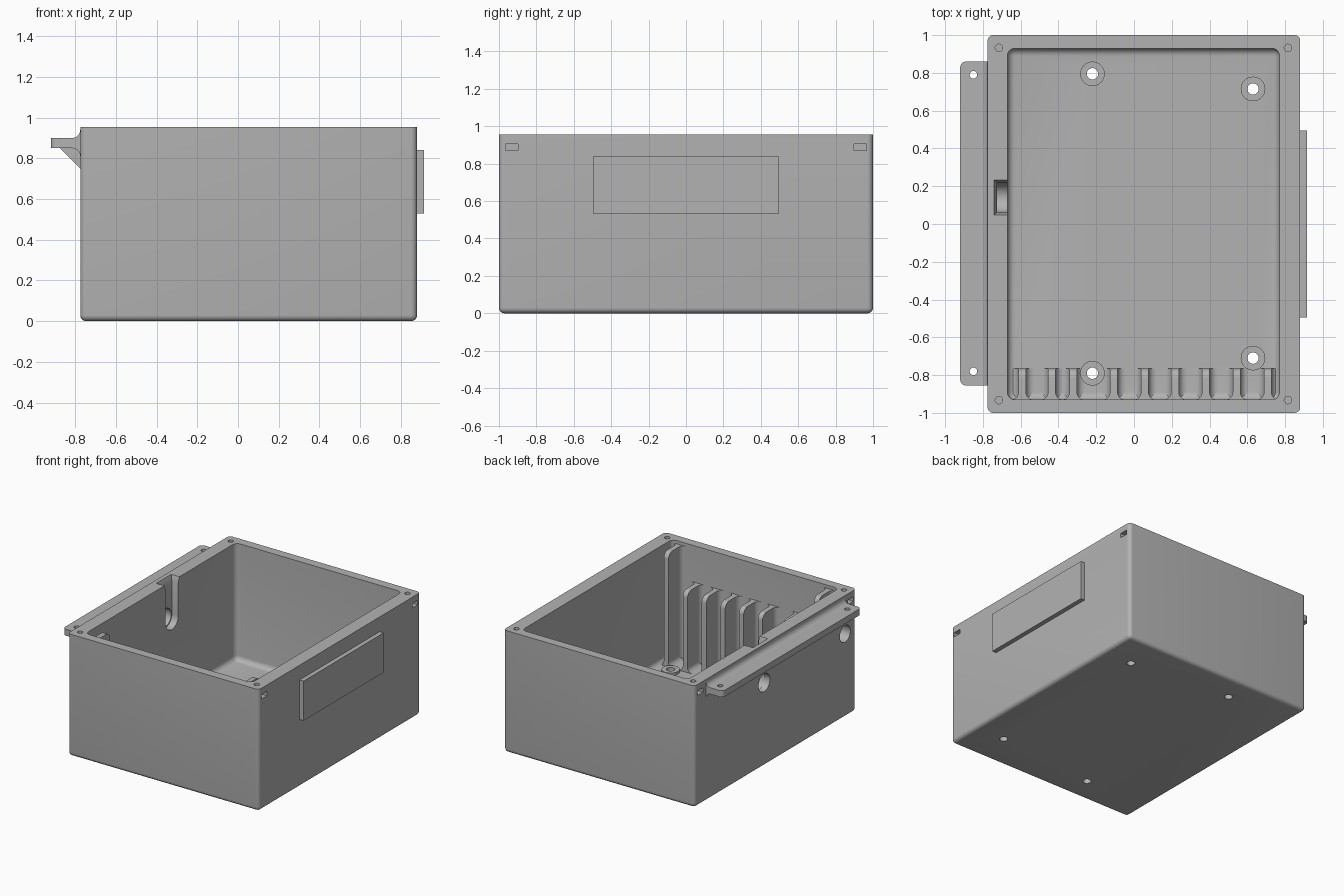
import bpy, bmesh
from math import sin, cos, pi
from mathutils import Vector

old = bpy.data.objects.get("Cube")
if old:
    bpy.data.objects.remove(old)

grey = bpy.data.materials.new("light grey plastic")
grey.use_nodes = True
tone = (0.45, 0.45, 0.45, 1)
grey.diffuse_color = tone
grey.node_tree.nodes["Principled BSDF"].inputs["Base Color"].default_value = tone


def finish(name, bm):
    bmesh.ops.recalc_face_normals(bm, faces=bm.faces)
    mesh = bpy.data.meshes.new(name)
    bm.to_mesh(mesh)
    bm.free()
    mesh.materials.append(grey)
    obj = bpy.data.objects.new(name, mesh)
    bpy.context.collection.objects.link(obj)
    return obj


def box(name, lo, hi, radius=0, keep=None):
    """Box between two corners; edges accepted by keep are rounded."""
    bm = bmesh.new()
    bmesh.ops.create_cube(bm, size=1)
    lo, hi = Vector(lo), Vector(hi)
    for v in bm.verts:
        v.co = (lo + hi) / 2 + v.co * (hi - lo)
    if radius:
        edges = [e for e in bm.edges if keep(e)]
        bmesh.ops.bevel(bm, geom=edges, offset=radius, segments=6,
                        profile=0.5, affect='EDGES')
    return finish(name, bm)


def prism(name, points, axis, start, end):
    """Extrude a 2D outline along x, y or z."""
    place = {'x': lambda u, v, w: (w, u, v),
             'y': lambda u, v, w: (u, w, v),
             'z': lambda u, v, w: (u, v, w)}[axis]
    bm = bmesh.new()
    face = bm.faces.new([bm.verts.new(place(u, v, start)) for u, v in points])
    new = bmesh.ops.extrude_face_region(bm, geom=[face])['geom']
    shift = Vector(place(0, 0, end - start))
    for v in new:
        if isinstance(v, bmesh.types.BMVert):
            v.co += shift
    return finish(name, bm)


def arc(u, v, r, a0, a1, n=8):
    return [(u + r * cos(a0 + (a1 - a0) * i / n),
             v + r * sin(a0 + (a1 - a0) * i / n)) for i in range(n + 1)]


def rod(name, u, v, r, axis, start, end):
    return prism(name, arc(u, v, r, 0, 2 * pi, 32)[:-1], axis, start, end)


def cut(target, cutter):
    mod = target.modifiers.new("cut", 'BOOLEAN')
    mod.operation, mod.solver, mod.object = 'DIFFERENCE', 'EXACT', cutter
    bpy.context.view_layer.objects.active = target
    bpy.ops.object.modifier_apply(modifier=mod.name)
    bpy.data.objects.remove(cutter)


def below(level):
    """Accept every edge not lying on the open top."""
    return lambda e: min(v.co.z for v in e.verts) < level


TOP, FLOOR, FRONT = 0.955, 0.04, -0.93
parts = []

# Case shell with rounded cavity
case = box("case", (-0.775, -1, 0), (0.88, 1, TOP), 0.03, below(0.9))
cut(case, box("cavity", (-0.67, FRONT, FLOOR), (0.77, 0.93, 1.1), 0.04, below(1)))
parts.append(case)

# Lid screw holes with nut slots opening on the sides
for x, outer, inner in ((-0.715, -0.8, -0.69), (0.815, 0.9, 0.785)):
    for y in (-0.932, 0.932):
        cut(case, rod("screw_hole", x, y, 0.02, 'z', 0.8, 1))
        cut(case, box("nut_slot", (min(outer, inner), y - 0.033, 0.87),
                      (max(outer, inner), y + 0.033, 0.905)))

# Cable holes and the rounded cable groove in the right wall
cut(case, rod("cable_hole", -0.86, 0.655, 0.065, 'x', -0.8, -0.6))
groove = arc(0.14, 0.655, 0.078, pi, 2 * pi, 16) + [(0.218, 1), (0.062, 1)]
cut(case, prism("groove", groove, 'x', -0.725, -0.6))
cut(case, rod("groove_hole", 0.14, 0.655, 0.07, 'x', -0.8, -0.7))
flare = box("groove_flare", (-0.725, 0.062, 0.915), (-0.6, 0.218, 0.965))
for v in flare.data.vertices:
    if v.co.z > 0.94:
        v.co.y += 0.018 if v.co.y > 0.14 else -0.018
        v.co.x -= 0.02
cut(case, flare)

# Floor bosses with mounting holes
for x, y in ((-0.22, 0.795), (-0.22, -0.79), (0.63, 0.715), (0.63, -0.71)):
    boss = rod("floor_boss", x, y, 0.065, 'z', 0.02, FLOOR + 0.02)
    cut(boss, rod("boss_hole", x, y, 0.03, 'z', -0.1, 0.2))
    cut(case, rod("mount_hole", x, y, 0.03, 'z', -0.1, 0.2))
    parts.append(boss)

# Cable divider ribs on the front wall, the outer two being tall
TIP, HALF, R = -0.765, 0.02, 0.04
ribs = (-0.592, -0.435, -0.322, -0.107, 0.057, 0.217, 0.38, 0.543, 0.708)
for x in ribs:
    height = 0.93 if x in (ribs[0], ribs[-1]) else 0.67
    side = [(FRONT - 0.02, 0.02), (TIP, 0.02)]
    side += arc(TIP - 0.05, height - 0.05, 0.05, 0, pi / 2) + [(FRONT - 0.02, height)]
    parts.append(prism("divider_rib", side, 'x', x - HALF, x + HALF))
    for s in (-1, 1):
        # concave blends to the wall and to the floor
        for axis, base, a, b in (('z', FRONT, 0.03, height),
                                 ('y', FLOOR, FRONT, TIP)):
            blend = [(x + s * u, v) for u, v in
                     arc(HALF + R, base + R, R, pi, 1.5 * pi)]
            blend += [(x + s * (HALF + R), base - 0.005),
                      (x + s * (HALF - 0.005), base - 0.005),
                      (x + s * (HALF - 0.005), base + R)]
            parts.append(prism("rib_blend", blend, axis, a, b))

# Side flange: rounded tab, blended into the wall above and below
flange = box("side_flange", (-0.92, -0.855, 0.85), (-0.76, 0.86, 0.9), 0.03,
             lambda e: all(v.co.x < -0.9 for v in e.verts)
             and abs(e.verts[0].co.z - e.verts[1].co.z) > 0.01)
for y in (-0.78, 0.79):
    cut(flange, rod("flange_hole", -0.85, y, 0.02, 'z', 0.7, 1))
parts.append(flange)
upper = arc(-0.815, 0.94, 0.04, 1.5 * pi, 2 * pi) + [(-0.765, 0.94), (-0.765, 0.895)]
upper += [(-0.815, 0.895)]
for name, outline in (("flange_upper_blend", upper),
                      ("flange_lower_blend", [(u, 1.75 - v) for u, v in upper])):
    parts.append(prism(name, outline, 'y', -0.855, 0.86))

# Triangular braces under the flange
for y in (-0.55, 0, 0.55):
    parts.append(prism("flange_brace", [(-0.88, 0.855), (-0.765, 0.855), (-0.765, 0.74)],
                       'y', y - 0.02, y + 0.02))

# Raised blank plate on the left wall
parts.append(box("side_plate", (0.87, -0.495, 0.53), (0.915, 0.495, 0.84)))

# Smooth curved faces, keep corners crisp
bpy.ops.object.select_all(action='DESELECT')
for obj in parts:
    obj.select_set(True)
bpy.context.view_layer.objects.active = case
bpy.ops.object.shade_smooth_by_angle(angle=0.6)
